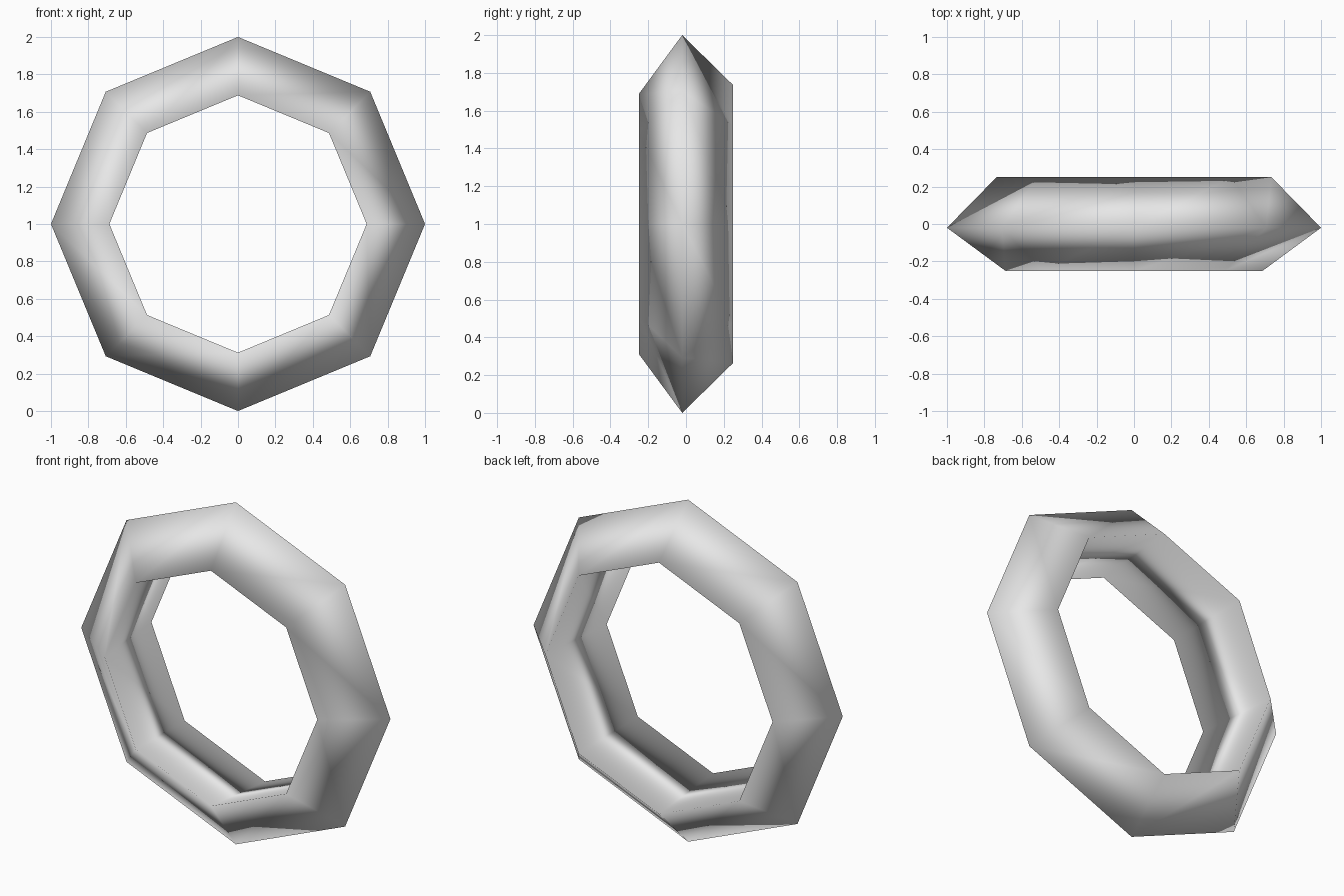
import bpy, bmesh
from math import sin, cos, pi

cube = bpy.data.objects.get("Cube")
if cube:
    bpy.data.objects.remove(cube, do_unlink=True)

SIDES = 8
# Triangular cross-section as (radius, y): outer ridge, back rim, front rim
PROFILE = [(1.0, -0.02), (0.735, 0.25), (0.688, -0.25)]

# Plain grey material
grey = bpy.data.materials.new("plain grey")
grey.use_nodes = True
color = (0.8, 0.8, 0.8, 1.0)
grey.diffuse_color = color
grey.node_tree.nodes["Principled BSDF"].inputs["Base Color"].default_value = color

# Upright eight-sided ring swept from the triangle
bm = bmesh.new()
loops = []
for i in range(SIDES):
    a = 2 * pi * i / SIDES
    loops.append([bm.verts.new((r * sin(a), y, 1 + r * cos(a))) for r, y in PROFILE])
for i, here in enumerate(loops):
    there = loops[(i + 1) % SIDES]
    for j in range(len(PROFILE)):
        k = (j + 1) % len(PROFILE)
        bm.faces.new((here[j], here[k], there[k], there[j]))
bmesh.ops.recalc_face_normals(bm, faces=bm.faces)
for face in bm.faces:
    face.smooth = True

mesh = bpy.data.meshes.new("ring")
bm.to_mesh(mesh)
bm.free()
mesh.materials.append(grey)
ring = bpy.data.objects.new("ring", mesh)
bpy.context.collection.objects.link(ring)
